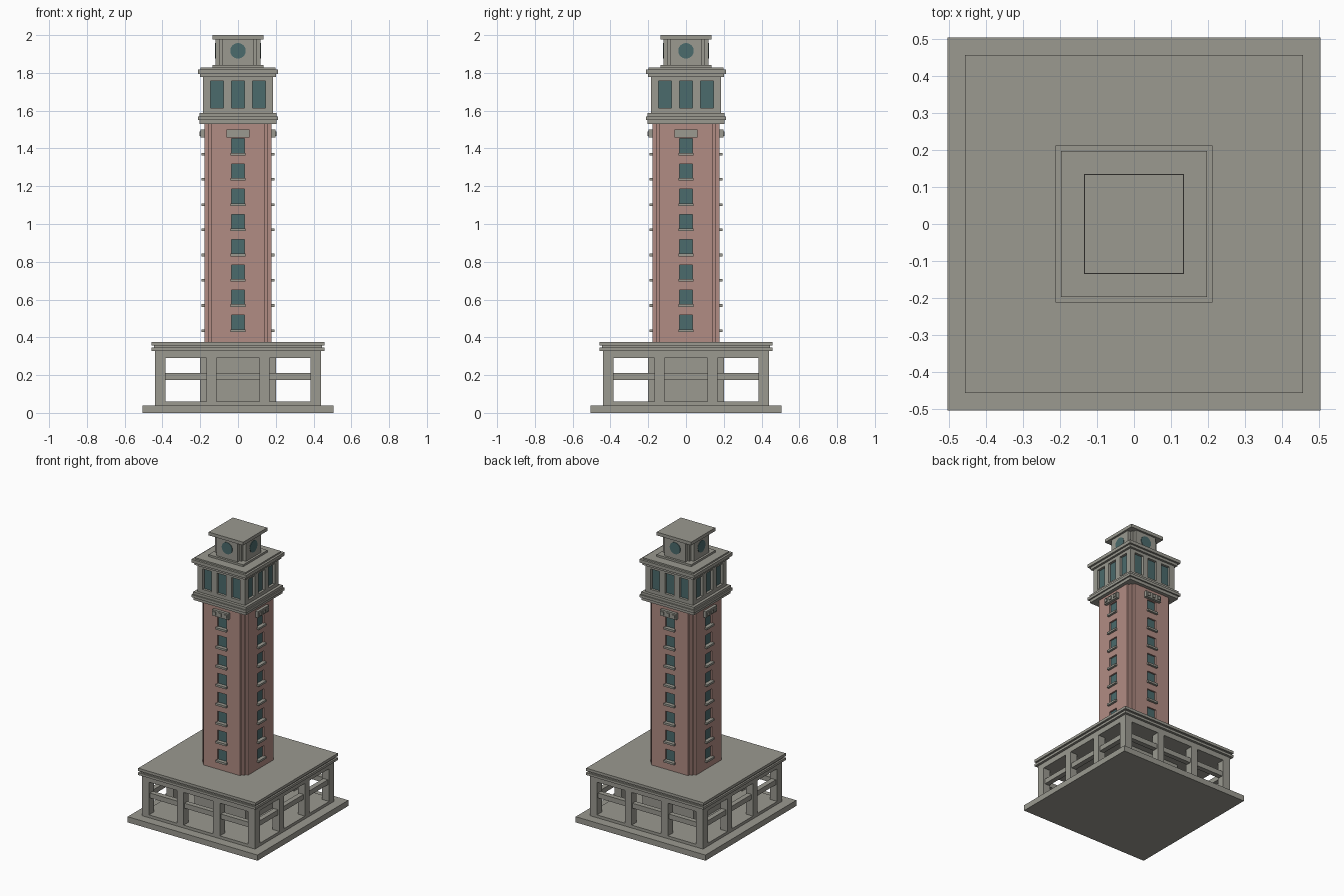
import bpy, bmesh, math
from mathutils import Matrix

if "Cube" in bpy.data.objects:
    bpy.data.objects.remove(bpy.data.objects["Cube"])


def material(name, rgb):
    m = bpy.data.materials.new(name)
    m.diffuse_color = (*rgb, 1)
    m.use_nodes = True
    m.node_tree.nodes["Principled BSDF"].inputs["Base Color"].default_value = m.diffuse_color
    return m


STONE = material("grey stone", (0.325, 0.32, 0.28))
BRICK = material("pink brick", (0.44, 0.262, 0.228))
GLASS = material("teal glass", (0.07, 0.145, 0.15))


def finish(name, bm, mat):
    me = bpy.data.meshes.new(name)
    bm.to_mesh(me)
    bm.free()
    me.materials.append(mat)
    ob = bpy.data.objects.new(name, me)
    bpy.context.collection.objects.link(ob)
    return ob


def boxes(name, mat, items, sides=1):
    """Boxes given as x0, x1, y0, y1, z0, z1, repeated around the four sides."""
    bm = bmesh.new()
    for k in range(sides):
        turn = Matrix.Rotation(k * math.pi / 2, 4, 'Z')
        for x0, x1, y0, y1, z0, z1 in items:
            place = Matrix.Translation(((x0 + x1) / 2, (y0 + y1) / 2, (z0 + z1) / 2))
            size = Matrix.Diagonal((x1 - x0, y1 - y0, z1 - z0, 1))
            bmesh.ops.create_cube(bm, size=1, matrix=turn @ place @ size)
    return finish(name, bm, mat)


def slabs(name, mat, levels):
    """Stacked square slabs given as half width, bottom, top."""
    return boxes(name, mat, [(-w, w, -w, w, a, b) for w, a, b in levels])


def pair(x0, x1, *rest):
    return [(x0, x1, *rest), (-x1, -x0, *rest)]


# Podium: floor, central core, open colonnade and stepped roof
slabs("base_plinth", STONE, [(0.505, 0, 0.04), (0.44, 0.04, 0.06)])
slabs("podium_core", STONE, [(0.2, 0.06, 0.29)])
boxes("podium_posts", STONE,
      [(-0.44, -0.385, -0.44, -0.385, 0.06, 0.29)]
      + pair(0.115, 0.168, -0.44, -0.385, 0.06, 0.29), 4)
boxes("podium_rails", STONE, [(-0.385, 0.385, -0.43, -0.395, 0.175, 0.21)], 4)
slabs("podium_roof", STONE, [(0.44, 0.29, 0.328), (0.457, 0.328, 0.345),
                             (0.445, 0.345, 0.357), (0.457, 0.357, 0.376)])

# Brick shaft: notched corners and raised panels pierced by windows
PANEL, CORE = 0.178, 0.16
SILLS = [0.44 + 0.1335 * i for i in range(8)]
WIN_W, WIN_H = 0.035, 0.077
slabs("shaft_core", BRICK, [(CORE, 0.376, 1.53)])
parts = pair(WIN_W, 0.142, -PANEL, -CORE, 0.376, 1.53)
bottoms = [0.376] + [z + WIN_H for z in SILLS]
for z0, z1 in zip(bottoms, SILLS + [1.53]):
    parts.append((-WIN_W, WIN_W, -PANEL, -CORE, z0, z1))
boxes("shaft_panels", BRICK, parts, 4)
boxes("shaft_windows", GLASS,
      [(-WIN_W, WIN_W, -0.167, -CORE, z, z + WIN_H) for z in SILLS], 4)
boxes("window_sills", STONE,
      [(-0.041, 0.041, -0.193, -0.165, z - 0.012, z + 0.002) for z in SILLS], 4)

# Bracketed ornament above the top windows
boxes("shaft_ornament", STONE,
      [(-0.062, 0.062, -0.198, -0.17, 1.457, 1.5)]
      + [(x - 0.011, x + 0.011, -0.205, -0.198, 1.467, 1.49)
         for x in (-0.042, 0, 0.042)], 4)

# Belfry between two cornices
slabs("lower_cornice", STONE, [(0.203, 1.53, 1.551), (0.213, 1.551, 1.57),
                               (0.205, 1.57, 1.588)])
slabs("belfry_bands", STONE, [(0.185, 1.588, 1.613), (0.185, 1.757, 1.777)])
boxes("belfry_piers", STONE,
      [(-0.185, -0.145, -0.185, -0.145, 1.613, 1.757)]
      + pair(0.035, 0.077, -0.185, -0.15, 1.613, 1.757), 4)
slabs("belfry_windows", GLASS, [(0.168, 1.613, 1.757)])
slabs("upper_cornice", STONE, [(0.2, 1.777, 1.795), (0.213, 1.795, 1.818),
                               (0.198, 1.818, 1.828)])

# Clock stage with notched corners and a flat cap
slabs("clock_stage_core", STONE, [(0.135, 1.828, 1.842), (0.097, 1.842, 1.977),
                                  (0.134, 1.977, 2.0)])
boxes("clock_stage_panels", STONE, [(-0.082, 0.082, -0.12, -0.09, 1.842, 1.977)], 4)

# Round dials on all four sides
bm = bmesh.new()
for k in range(4):
    m = (Matrix.Rotation(k * math.pi / 2, 4, 'Z')
         @ Matrix.Translation((0, -0.12, 1.917))
         @ Matrix.Rotation(math.pi / 2, 4, 'X'))
    bmesh.ops.create_cone(bm, cap_ends=True, segments=24, radius1=0.041,
                          radius2=0.041, depth=0.006, matrix=m)
finish("round_dials", bm, GLASS)
